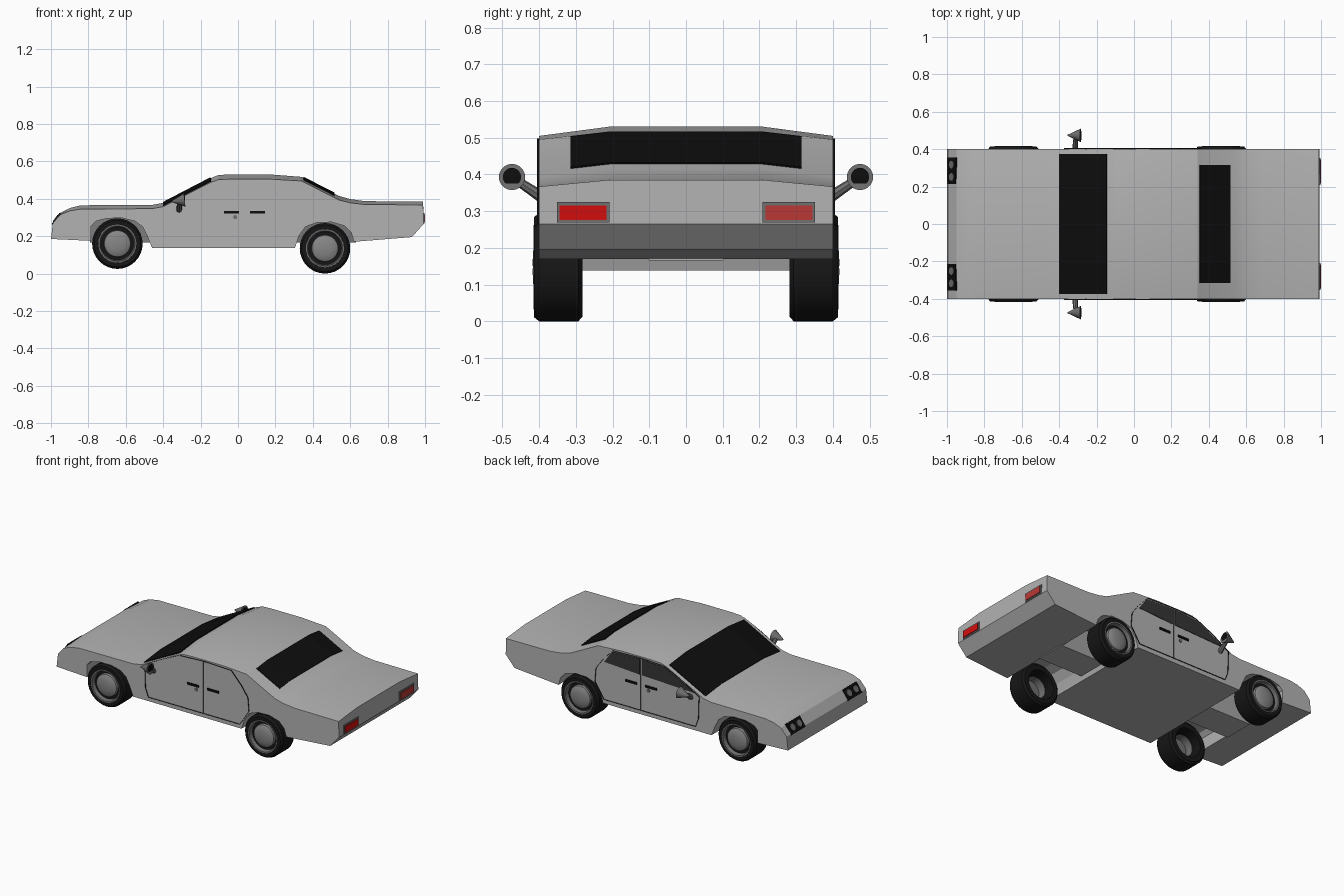
import bpy, bmesh, math
from mathutils import Vector, Matrix

if "Cube" in bpy.data.objects:
    bpy.data.objects.remove(bpy.data.objects["Cube"])


def mat(name, r, g, b):
    m = bpy.data.materials.new(name)
    m.diffuse_color = (r, g, b, 1)
    m.use_nodes = True
    m.node_tree.nodes["Principled BSDF"].inputs["Base Color"].default_value = m.diffuse_color
    return m


PAINT = mat("body_grey", 0.45, 0.45, 0.45)
BLACK = mat("black", 0.004, 0.004, 0.004)
RUBBER = mat("rubber_black", 0.008, 0.008, 0.008)
TINT = mat("side_glass", 0.035, 0.035, 0.035)
METAL = mat("mid_grey", 0.16, 0.16, 0.16)
CHROME = mat("hub_grey", 0.24, 0.24, 0.24)
RED = mat("lamp_red", 0.65, 0.004, 0.004)
RED2 = mat("lamp_pale_red", 0.5, 0.04, 0.035)


def finish(name, bm, material, angle=None):
    bmesh.ops.recalc_face_normals(bm, faces=bm.faces)
    me = bpy.data.meshes.new(name)
    bm.to_mesh(me)
    bm.free()
    me.materials.append(material)
    if angle:
        me.shade_smooth()
        me.set_sharp_from_angle(angle=math.radians(angle))
    ob = bpy.data.objects.new(name, me)
    bpy.context.collection.objects.link(ob)
    return ob


def loft(name, loops, material, angle=None, closed=True):
    """Skin equal-length loops of 3D points; cap the ends when closed."""
    bm = bmesh.new()
    rows = [[bm.verts.new(p) for p in lp] for lp in loops]
    n = len(rows[0])
    for a, b in zip(rows, rows[1:]):
        for i in range(n if closed else n - 1):
            j = (i + 1) % n
            bm.faces.new((a[i], a[j], b[j], b[i]))
    if closed:
        bm.faces.new(rows[0])
        bm.faces.new(rows[-1])
    return finish(name, bm, material, angle)


def box(name, lo, hi, material):
    (x0, y0, z0), (x1, y1, z1) = lo, hi
    ring = [(x0, z0), (x1, z0), (x1, z1), (x0, z1)]
    return loft(name, [[(x, y, z) for x, z in ring] for y in (y0, y1)], material)


def lathe(name, profile, centre, side, material, steps=32):
    """Turn (radius, outward offset) points round a wheel axle."""
    bm = bmesh.new()
    rows = []
    for k in range(steps):
        t = 2 * math.pi * k / steps
        rows.append([bm.verts.new((centre[0] + r * math.cos(t), centre[1] + side * o,
                                   centre[2] + r * math.sin(t))) for r, o in profile])
    for k in range(steps):
        a, b = rows[k], rows[(k + 1) % steps]
        for i in range(len(profile) - 1):
            bm.faces.new((a[i], a[i + 1], b[i + 1], b[i]))
    bmesh.ops.remove_doubles(bm, verts=bm.verts, dist=1e-5)
    return finish(name, bm, material, 35)


def cone(name, a, b, r1, r2, material, segs=16):
    a, b = Vector(a), Vector(b)
    bm = bmesh.new()
    rot = (b - a).to_track_quat('Z', 'Y').to_matrix().to_4x4()
    bmesh.ops.create_cone(bm, cap_ends=True, segments=segs, radius1=r1, radius2=r2,
                          depth=(b - a).length, matrix=Matrix.Translation((a + b) / 2) @ rot)
    return finish(name, bm, material, 35)


# Body: side outline (x, z, drop of z at the flanks), arches cut in the lower edge
top = [(-1, .185, 0), (-.99, .27, 0), (-.95, .325, .01), (-.90, .35, .015), (-.84, .365, .02),
       (-.46, .367, .02), (-.40, .378, .02), (-.15, .508, .022), (-.105, .527, .025),
       (-.04, .53, .025), (.17, .53, .025), (.34, .517, .022), (.54, .415, .022),
       (.60, .398, .02), (.68, .387, .018), (.99, .385, .018), (.992, .265, 0),
       (.93, .195, 0), (.62, .17, 0)]
rear_arch = [(.605, .22, 0), (.57, .255, 0), (.50, .275, 0), (.42, .272, 0), (.36, .25, 0),
             (.325, .2, 0), (.305, .138, 0)]
front_arch = [(-.46, .138, 0), (-.485, .2, 0), (-.51, .25, 0), (-.55, .28, 0), (-.62, .297, 0),
              (-.70, .295, 0), (-.76, .28, 0), (-.785, .255, 0), (-.785, .175, 0)]
outline = top + rear_arch + front_arch
loft("car_body", [[(x, y, z - (d if abs(y) > .3 else 0)) for x, z, d in outline]
                  for y in (-.4, -.21, .21, .4)], PAINT, 15)

# Underbody tunnels between the wheels
for nm, x0, x1, zt in (("rear_tunnel", .31, .63, .28), ("front_tunnel", -.79, -.465, .3)):
    loft(nm, [[(x, -.18, zt), (x, -.1, .165), (x, .1, .165), (x, .18, zt)] for x in (x0, x1)], PAINT)


# Windscreen and rear window plates, following the bent roof section
def glass(name, p, q, half, drop):
    d = Vector((q[0] - p[0], 0, q[1] - p[1])).normalized()
    nrm = Vector((-d.z, 0, d.x)) * .005
    loops = []
    for y in (-half, -.21, .21, half):
        dz = drop * max(0, abs(y) - .21) / .19
        a, b = Vector((p[0], y, p[1] - dz)), Vector((q[0], y, q[1] - dz))
        loops.append([a - nrm * .5, b - nrm * .5, b + nrm, a + nrm])
    loft(name, loops, BLACK)


glass("windscreen", (-.40, .378), (-.145, .5105), .375, .021)
glass("rear_window", (.35, .512), (.515, .428), .315, .022)

# Side windows, visible on the far side only
front_win = [(-.35, .375), (.03, .39), (.03, .492), (-.135, .482)]
rear_win = [(.045, .39), (.295, .405), (.24, .485), (.045, .492)]
for nm, pts in (("front_side_window", front_win), ("rear_side_window", rear_win)):
    loft(nm, [[(x, y, z) for x, z in pts] for y in (.398, .403)], TINT)

front_seam = [(.038, .165), (-.35, .165), (-.37, .22), (-.375, .36), (-.26, .43), (-.13, .49), (.038, .498)]
rear_seam = [(.038, .165), (.295, .165), (.325, .21), (.36, .265), (.352, .35), (.31, .41),
             (.235, .492), (.038, .498), (.038, .165)]

for s in (-1, 1):
    tag = "near" if s < 0 else "far"
    # Door seams: thin ribbons standing off the flank
    for nm, pts in (("front_door_seam_", front_seam), ("rear_door_seam_", rear_seam)):
        loft(nm + tag, [[(x, s * y, z) for x, z in pts] for y in (.398, .406)], BLACK, closed=False)

    # Door handles and lock
    for nm, x in (("front_handle_", -.075), ("rear_handle_", .065)):
        box(nm + tag, (x, s * .398, .32), (x + .08, s * .406, .334), BLACK)
    cone("door_lock_" + tag, (-.015, s * .398, .302), (-.015, s * .404, .302), .011, .011, METAL)

    # Wing mirrors: stem, cone shell, dark glass
    cone("mirror_stem_" + tag, (-.315, s * .395, .34), (-.312, s * .46, .383), .016, .012, METAL, 8)
    cone("mirror_shell_" + tag, (-.285, s * .474, .393), (-.355, s * .474, .385), .036, .003, METAL, 20)
    cone("mirror_glass_" + tag, (-.286, s * .474, .393), (-.283, s * .474, .393), .025, .025, BLACK, 20)

    # Headlights: black plate on the nose with two lamps
    p, q = Vector((-.991, 0, .262)), Vector((-.949, 0, .322))
    n = Vector((-.055, 0, .04)).normalized()
    y0, y1 = s * .215, s * .355
    loft("headlight_frame_" + tag, [[p + Vector((0, y, 0)) - n * .006, q + Vector((0, y, 0)) - n * .006,
                                     q + Vector((0, y, 0)) + n * .006, p + Vector((0, y, 0)) + n * .006]
                                    for y in (y0, y1)], BLACK)
    for k, y in enumerate((.252, .318)):
        c = (p + q) / 2 + Vector((0, s * y, 0))
        cone(f"headlight_lamp_{k}_" + tag, c, c + n * .009, .021, .021, METAL)

    # Tail lights
    box("tail_light_frame_" + tag, (.985, s * .208, .268), (.996, s * .352, .325), METAL)
    box("tail_light_" + tag, (.99, s * .216, .276), (1.0, s * .344, .316), RED if s < 0 else RED2)

    # Wheels: tyre, rim ring, dark recess, domed hub
    for nm, x, z in (("front_", -.645, .16), ("rear_", .465, .135)):
        c = (x, s * .348, z)
        lathe(nm + "tyre_" + tag, [(.092, -.066), (.122, -.066), (.135, -.055), (.135, .052), (.124, .066),
                                   (.102, .066), (.092, .05), (.092, -.066)], c, s, RUBBER)
        lathe(nm + "rim_" + tag, [(.104, .06), (.102, .068), (.094, .068), (.088, .045)], c, s, METAL)
        lathe(nm + "recess_" + tag, [(.093, .04), (.06, .04), (0, .04)], c, s, RUBBER)
        lathe(nm + "hub_" + tag, [(.072, .04), (.07, .056), (.06, .062), (.035, .068), (0, .07)], c, s, CHROME)
        lathe(nm + "inner_hub_" + tag, [(.07, -.02), (.065, .03), (0, .03)], c, s, METAL)
